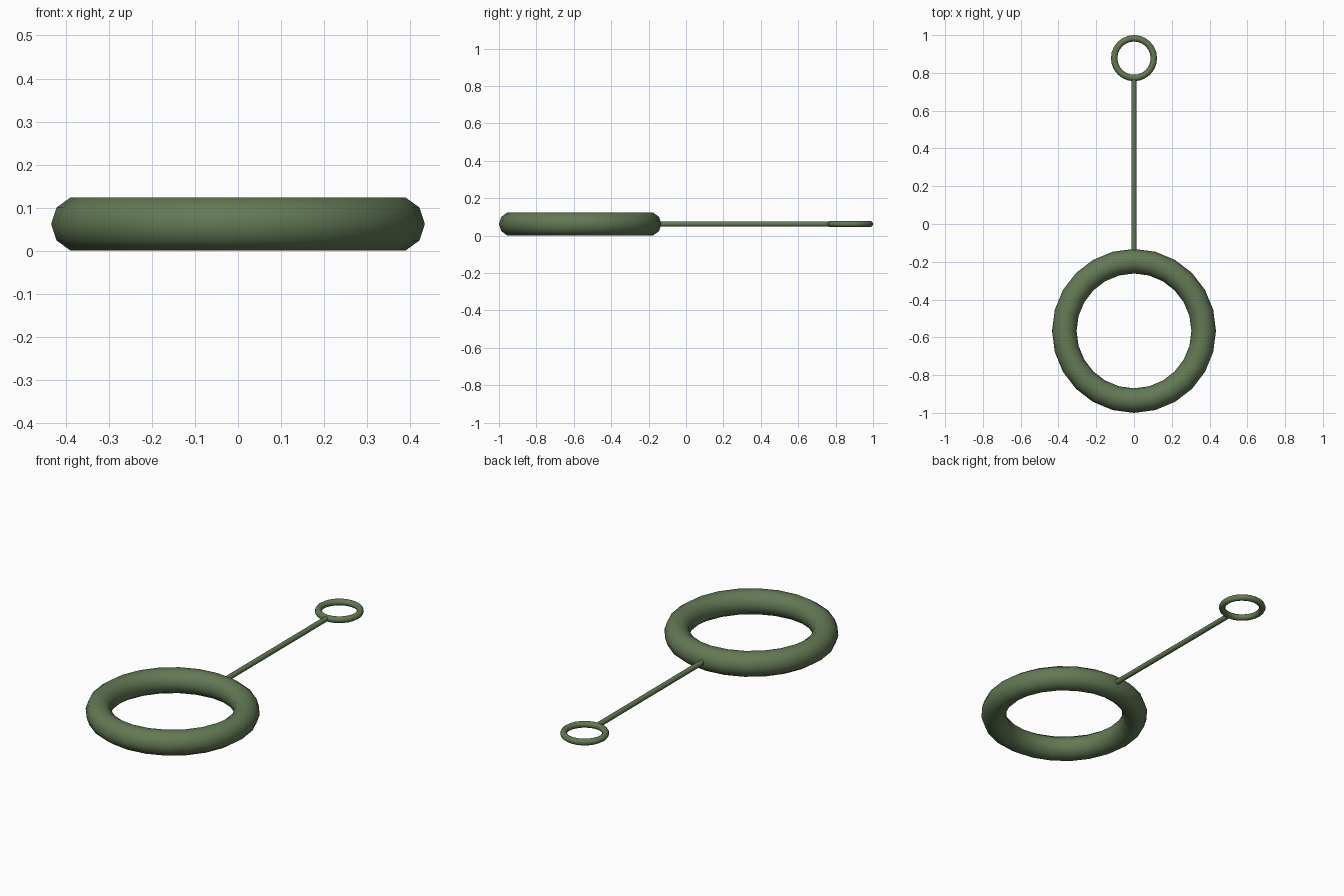
import bpy
from math import pi

cube = bpy.data.objects.get("Cube")
if cube:
    bpy.data.objects.remove(cube, do_unlink=True)

MID_Z = 0.062

# Single muted green for every part
green = bpy.data.materials.new("muted_green")
green.use_nodes = True
colour = (0.125, 0.19, 0.09, 1)
green.diffuse_color = colour
green.node_tree.nodes["Principled BSDF"].inputs["Base Color"].default_value = colour


def finish(name):
    obj = bpy.context.object
    obj.name = name
    obj.data.materials.append(green)
    bpy.ops.object.shade_smooth_by_angle(angle=pi / 3)


def ring(name, y, major, minor, sides):
    bpy.ops.mesh.primitive_torus_add(
        location=(0, y, MID_Z), major_radius=major, minor_radius=minor,
        major_segments=sides, minor_segments=10)
    finish(name)


# Large thick ring at the front, small thin ring at the back
ring("large_ring", -0.566, 0.369, 0.065, 24)
ring("small_ring", 0.878, 0.105, 0.017, 24)

# Straight rod joining the two rings
start, end = -0.15, 0.772
bpy.ops.mesh.primitive_cylinder_add(
    vertices=12, radius=0.014, depth=end - start,
    location=(0, (start + end) / 2, MID_Z), rotation=(pi / 2, 0, 0))
finish("connecting_rod")
